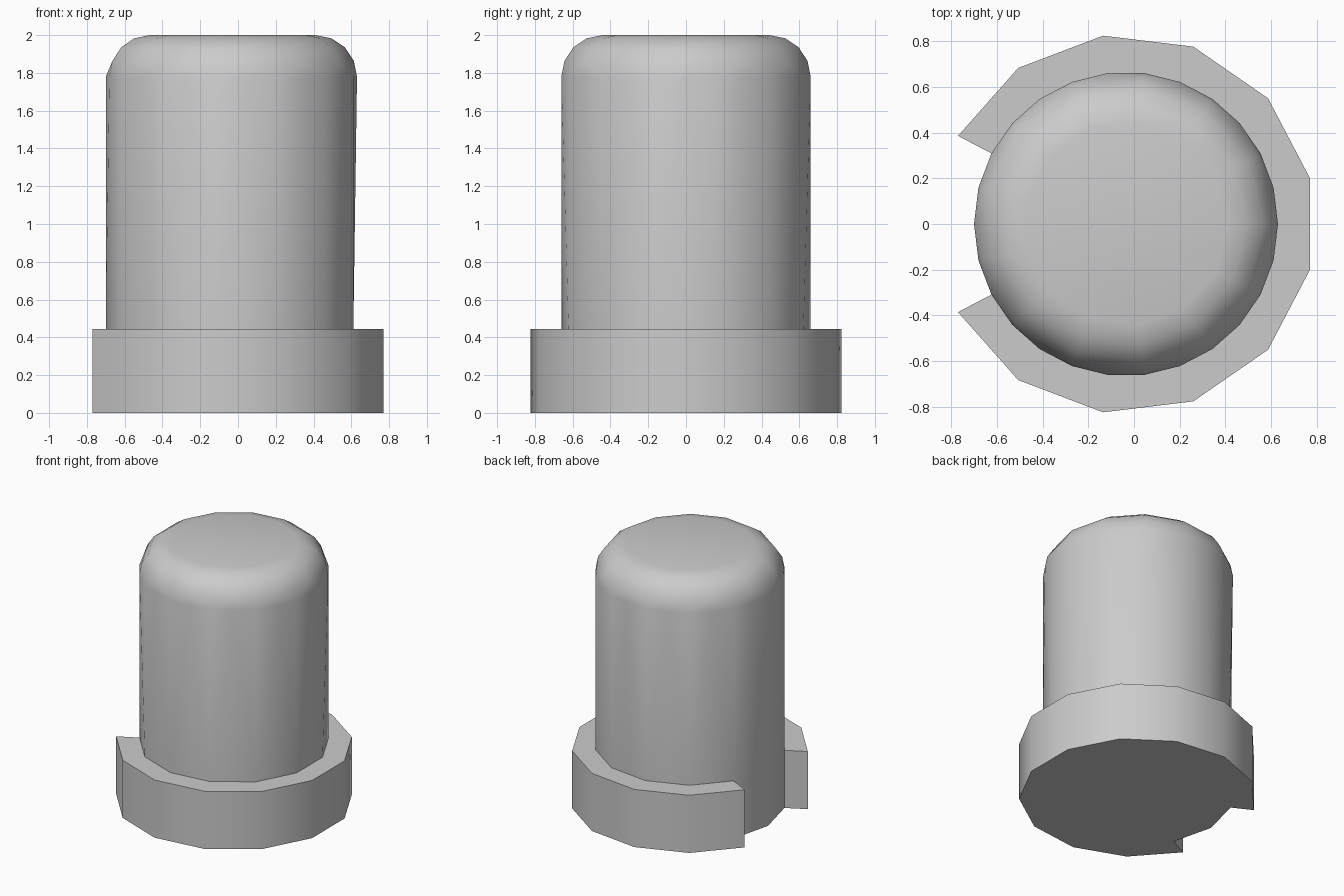
import bpy, bmesh, math

cube = bpy.data.objects.get("Cube")
if cube:
    bpy.data.objects.remove(cube, do_unlink=True)

SIDES = 13
STEP = 2 * math.pi / SIDES
CENTER_X = -0.035
R_CORE, R_COLLAR, COLLAR_TOP = 0.665, 0.83, 0.445
BEVEL, BEVEL_STEPS = 0.22, 4

grey = bpy.data.materials.new("grey")
grey.use_nodes = True
grey.diffuse_color = (0.6, 0.6, 0.6, 1)
grey.node_tree.nodes["Principled BSDF"].inputs["Base Color"].default_value = (0.6, 0.6, 0.6, 1)


def vert(bm, r, half_steps, z):
    a = half_steps * STEP / 2
    return bm.verts.new((CENTER_X + r * math.cos(a), r * math.sin(a), z))


def finish(bm, name):
    bmesh.ops.recalc_face_normals(bm, faces=bm.faces)
    mesh = bpy.data.meshes.new(name)
    bm.to_mesh(mesh)
    bm.free()
    mesh.materials.append(grey)
    obj = bpy.data.objects.new(name, mesh)
    bpy.context.collection.objects.link(obj)
    bpy.ops.object.select_all(action='DESELECT')
    obj.select_set(True)
    bpy.context.view_layer.objects.active = obj
    bpy.ops.object.shade_smooth_by_angle(angle=math.radians(35))


# Domed post: 13-sided foot, 26-sided shoulder, 13-sided rounded cap
bm = bmesh.new()
foot, low = [[vert(bm, R_CORE, 2 * i + 1, z) for i in range(SIDES)] for z in (0, COLLAR_TOP)]
shoulder = [vert(bm, R_CORE, i, 2 - BEVEL) for i in range(2 * SIDES)]
cap = []
for k in range(1, BEVEL_STEPS + 1):
    t = k / BEVEL_STEPS * math.pi / 2
    r = R_CORE - BEVEL + BEVEL * math.cos(t)
    z = 2 - BEVEL + BEVEL * math.sin(t)
    cap.append([vert(bm, r, 2 * i, z) for i in range(SIDES)])

for i in range(SIDES):
    j = (i + 1) % SIDES
    corner, mid, corner2 = shoulder[2 * i + 1], shoulder[2 * j], shoulder[2 * j + 1]
    # Wall panels
    bm.faces.new((foot[i], foot[j], low[j], low[i]))
    bm.faces.new((low[i], low[j], mid))
    bm.faces.new((low[i], mid, corner))
    bm.faces.new((low[j], corner2, mid))
    # Shoulder to cap
    first = cap[0]
    bm.faces.new((shoulder[2 * i], corner, first[i]))
    bm.faces.new((corner, mid, first[j]))
    bm.faces.new((corner, first[j], first[i]))
    # Rounded rim
    for a, b in zip(cap, cap[1:]):
        bm.faces.new((a[i], a[j], b[j], b[i]))
bm.faces.new(cap[-1])
bm.faces.new(foot)
finish(bm, "domed_post")

# Collar around the foot, open by two sides at the right
bm = bmesh.new()
profile = ((R_CORE, 0), (R_COLLAR, 0), (R_COLLAR, COLLAR_TOP), (R_CORE, COLLAR_TOP))
sections = [[vert(bm, r, h, z) for r, z in profile] for h in range(-11, 12, 2)]
for a, b in zip(sections, sections[1:]):
    for k in range(4):
        n = (k + 1) % 4
        bm.faces.new((a[k], a[n], b[n], b[k]))
bm.faces.new(sections[0])
bm.faces.new(sections[-1])
finish(bm, "open_collar")
